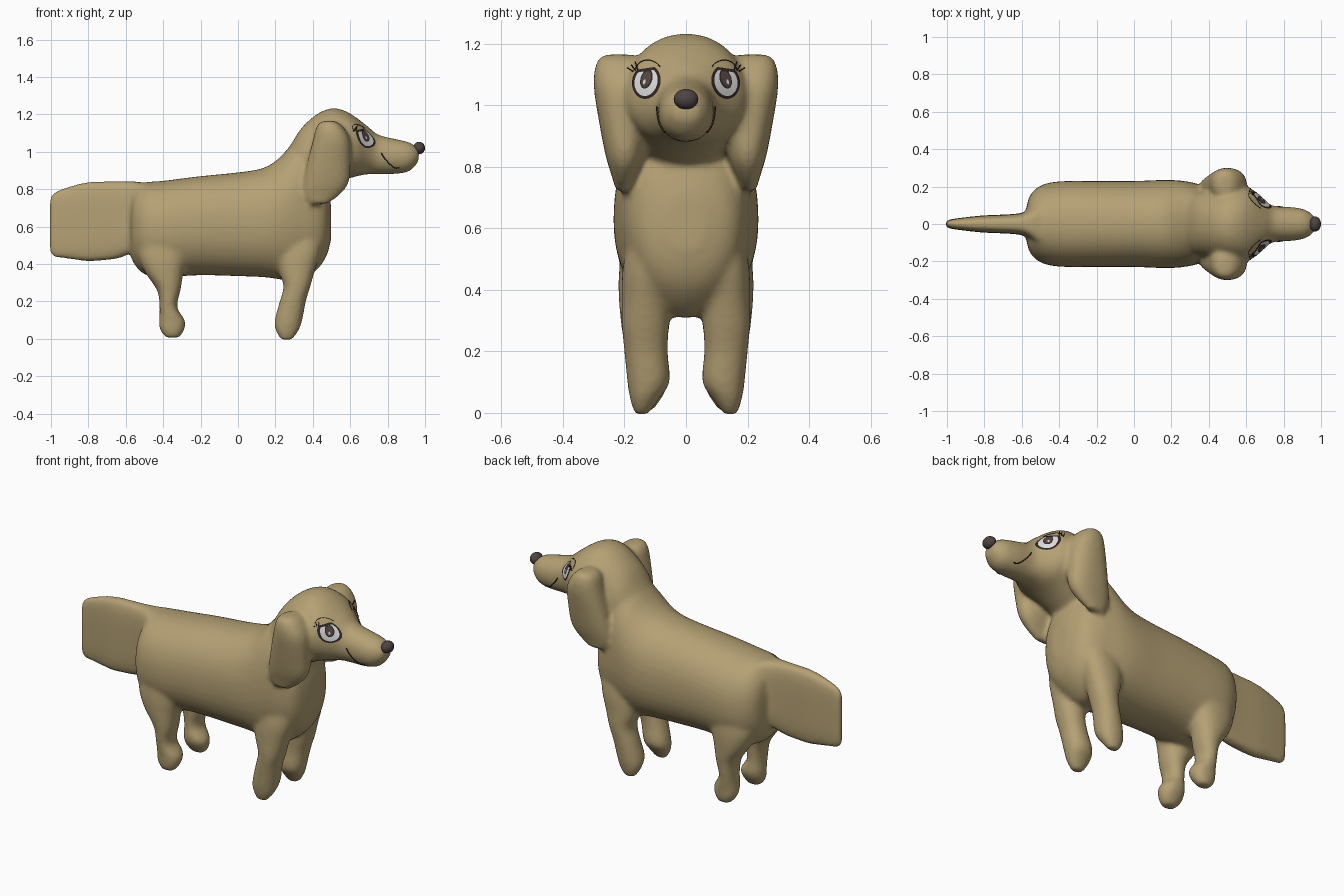
import bpy, bmesh, math
from mathutils import Vector
from mathutils.bvhtree import BVHTree

cube = bpy.data.objects.get("Cube")
if cube:
    bpy.data.objects.remove(cube)


def material(name, r, g, b):
    m = bpy.data.materials.new(name)
    m.use_nodes = True
    m.diffuse_color = (r, g, b, 1)
    node = next(n for n in m.node_tree.nodes if n.type == 'BSDF_PRINCIPLED')
    node.inputs["Base Color"].default_value = (r, g, b, 1)
    node.inputs["Roughness"].default_value = 0.8
    return m


TAN = material("tan fur", 0.46, 0.355, 0.175)
NOSE = material("dark nose", 0.075, 0.058, 0.055)
LINE = material("dark line", 0.03, 0.02, 0.018)
WHITE = material("eye white", 0.72, 0.72, 0.72)
IRIS = material("brown iris", 0.09, 0.06, 0.055)


def refine(rows, steps=4):
    """Catmull-Rom subdivision of a list of number rows."""
    out = []
    for i in range(len(rows) - 1):
        a, b, c, d = (rows[max(0, min(len(rows) - 1, i + k))] for k in (-1, 0, 1, 2))
        for s in range(steps):
            t = s / steps
            out.append([q + 0.5 * t * (r - p + t * (2 * p - 5 * q + 4 * r - w + t * (3 * (q - r) + w - p)))
                        for p, q, r, w in zip(a, b, c, d)])
    return out + [list(rows[-1])]


def loft(bm, rows, place, power=2.2, sides=40):
    """Skin superellipse rings; place(row, c, s) returns one ring point."""
    rings = []
    for row in refine(rows):
        ring = []
        for k in range(sides):
            a = math.tau * k / sides
            c, s = (math.copysign(abs(f) ** (2 / power), f) for f in (math.cos(a), math.sin(a)))
            ring.append(bm.verts.new(place(row, c, s)))
        rings.append(ring)
    for r0, r1 in zip(rings, rings[1:]):
        for k in range(sides):
            j = (k + 1) % sides
            bm.faces.new((r0[k], r0[j], r1[j], r1[k]))
    bm.faces.new(rings[0][::-1])
    bm.faces.new(rings[-1])


def along_x(row, c, s):
    x, top, bottom, half = row
    return x, half * c, (top + bottom) / 2 + (top - bottom) / 2 * s


def along_z(side):
    return lambda row, c, s: (row[1] + row[2] * c, side * (row[3] + row[4] * s), row[0])


# Trunk with neck base, head and tail: x, top, bottom, half width
trunk = [(-.575, .74, .45, .09), (-.555, .79, .40, .155), (-.5, .835, .345, .205), (-.4, .845, .33, .228),
         (-.2, .87, .34, .23), (0, .89, .335, .23), (.13, .912, .33, .235), (.21, .958, .32, .235),
         (.28, 1.03, .31, .228), (.34, 1.07, .312, .215), (.39, .99, .34, .2), (.445, .88, .395, .172),
         (.478, .81, .455, .13), (.498, .71, .53, .06)]
head = [(.22, .95, .8, .08), (.28, 1.035, .77, .13), (.34, 1.128, .76, .165), (.42, 1.2, .775, .18),
        (.5, 1.233, .815, .195), (.57, 1.22, .848, .198), (.63, 1.185, .868, .188), (.695, 1.135, .88, .13),
        (.75, 1.092, .88, .096), (.85, 1.067, .882, .09), (.92, 1.05, .898, .075), (.967, 1.015, .95, .04)]
tail = [(-1.008, .74, .47, .015), (-.985, .782, .437, .024), (-.9, .815, .427, .036), (-.8, .838, .415, .046),
        (-.65, .843, .428, .053), (-.575, .843, .46, .068), (-.5, .835, .52, .13)]
# Ears and legs: z, x centre, x half, y centre, y half
ear = [(1.165, .485, .035, .22, .05), (1.135, .49, .07, .213, .08), (1.06, .5, .1, .213, .087),
       (.93, .485, .117, .204, .076), (.83, .47, .12, .2, .06), (.765, .447, .092, .203, .037),
       (.72, .43, .045, .208, .02)]
front_leg = [(.56, .34, .11, .12, .07), (.46, .325, .115, .125, .082), (.36, .315, .095, .13, .079),
             (.28, .315, .072, .132, .077), (.2, .293, .07, .13, .071), (.1, .27, .074, .122, .069),
             (.045, .263, .062, .135, .047), (-.006, .26, .03, .145, .022)]
hind_leg = [(.58, -.4, .12, .12, .08), (.46, -.4, .135, .128, .09), (.36, -.395, .105, .132, .086),
            (.26, -.37, .063, .132, .076), (.17, -.372, .047, .13, .066), (.1, -.353, .069, .122, .065),
            (.05, -.352, .066, .13, .052), (.006, -.35, .037, .14, .03)]

bm = bmesh.new()
loft(bm, trunk, along_x)
loft(bm, head, along_x, 2.1)
loft(bm, tail, along_x, 3.5)
for side in (1, -1):
    loft(bm, ear, along_z(side), 2.3)
    loft(bm, front_leg, along_z(side))
    loft(bm, hind_leg, along_z(side))
bmesh.ops.recalc_face_normals(bm, faces=bm.faces)
mesh = bpy.data.meshes.new("dog_body")
bm.to_mesh(mesh)
bm.free()
mesh.materials.append(TAN)
body = bpy.data.objects.new("dog_body", mesh)
bpy.context.collection.objects.link(body)

# Fuse the parts into one soft skin
fuse = body.modifiers.new("fuse", 'REMESH')
fuse.mode = 'VOXEL'
fuse.voxel_size = 0.011
soften = body.modifiers.new("soften", 'SMOOTH')
soften.factor = 0.5
soften.iterations = 14
graph = bpy.context.evaluated_depsgraph_get()
skin = bpy.data.meshes.new_from_object(body.evaluated_get(graph))
body.modifiers.clear()
body.data = skin
if not skin.materials:
    skin.materials.append(TAN)
skin.shade_smooth()
surface = BVHTree.FromPolygons([v.co for v in skin.vertices], [tuple(p.vertices) for p in skin.polygons])


def on_face(y, z, lift):
    """Point on the skin seen from the muzzle end."""
    hit, normal, *_ = surface.ray_cast(Vector((2, y, z)), Vector((-1, 0, 0)))
    if hit is None or hit.x < 0.58:
        hit, normal, *_ = surface.find_nearest(Vector((0.64, y, z)))
    return hit + normal * lift


def on_side(x, z, side, lift):
    hit, normal, *_ = surface.ray_cast(Vector((x, side, z)), Vector((0, -side, 0)))
    return hit + normal * lift


def patch(name, side, cy, cz, ry, rz, tilt, lift, mat, lid=9.0):
    """Oval plate that follows the skin, cut off at the lid height."""
    b = bmesh.new()
    n, rings = 36, 5

    def point(k, f):
        a = math.tau * k / n
        u, v = ry * f * math.cos(a), rz * f * math.sin(a)
        y = cy + u * math.cos(tilt) - v * math.sin(tilt)
        z = cz + u * math.sin(tilt) + v * math.cos(tilt)
        return b.verts.new(on_face(side * y, min(z, lid - 0.15 * (y - cy)), lift))

    grid = [[point(k, (r + 1) / rings) for k in range(n)] for r in range(rings)]
    centre = point(0, 0)
    for k in range(n):
        j = (k + 1) % n
        b.faces.new((centre, grid[0][k], grid[0][j])[::side])
        for r in range(rings - 1):
            b.faces.new((grid[r][k], grid[r + 1][k], grid[r + 1][j], grid[r][j])[::side])
    me = bpy.data.meshes.new(name)
    b.to_mesh(me)
    b.free()
    me.materials.append(mat)
    me.shade_smooth()
    bpy.context.collection.objects.link(bpy.data.objects.new(name, me))


def stroke(name, points, width):
    """Thin drawn line."""
    cu = bpy.data.curves.new(name, 'CURVE')
    cu.dimensions = '3D'
    cu.bevel_depth = width
    cu.bevel_resolution = 1
    cu.use_fill_caps = True
    sp = cu.splines.new('POLY')
    sp.points.add(len(points) - 1)
    for p, co in zip(sp.points, points):
        p.co = (*co, 1)
    cu.materials.append(LINE)
    bpy.context.collection.objects.link(bpy.data.objects.new(name, cu))


for side, label in ((1, "left"), (-1, "right")):
    # Half-lidded eye
    patch(label + "_eye_rim", side, .127, 1.075, .046, .055, .22, .003, LINE, 1.119)
    patch(label + "_eye_white", side, .127, 1.075, .037, .046, .22, .0045, WHITE, 1.109)
    patch(label + "_iris_rim", side, .125, 1.083, .019, .031, .3, .006, LINE, 1.109)
    patch(label + "_iris", side, .125, 1.083, .015, .026, .3, .0075, IRIS, 1.106)
    patch(label + "_eye_glint", side, .13, 1.073, .004, .008, .3, .009, WHITE)
    lid = [(.165, 1.118), (.15, 1.138), (.125, 1.147), (.1, 1.14), (.084, 1.125)]
    stroke(label + "_eyelid_line", [on_face(side * y, z, .001) for y, z in refine(lid)], .0015)
    # Lashes fan out from the outer lid corner
    for i in range(3):
        root = on_face(side * (.156 + .007 * i), 1.115 - .003 * i, .002)
        tip = root + Vector((.006, side * (.008 + .006 * i), .026 - .007 * i))
        stroke(f"{label}_lash_{i + 1}", [root, tip], .0022)
    # Smile
    smile = [(.765, .995), (.785, .963), (.82, .927), (.84, .914), (.862, .914)]
    stroke(label + "_mouth_line", [on_side(x, z, side, .001) for x, z in refine(smile)], .0033)

# Nose
bpy.ops.mesh.primitive_uv_sphere_add(segments=24, ring_count=14, location=(.968, 0, 1.02))
nose = bpy.context.object
nose.name = "nose"
nose.scale = (.032, .04, .033)
nose.data.materials.append(NOSE)
nose.data.shade_smooth()
